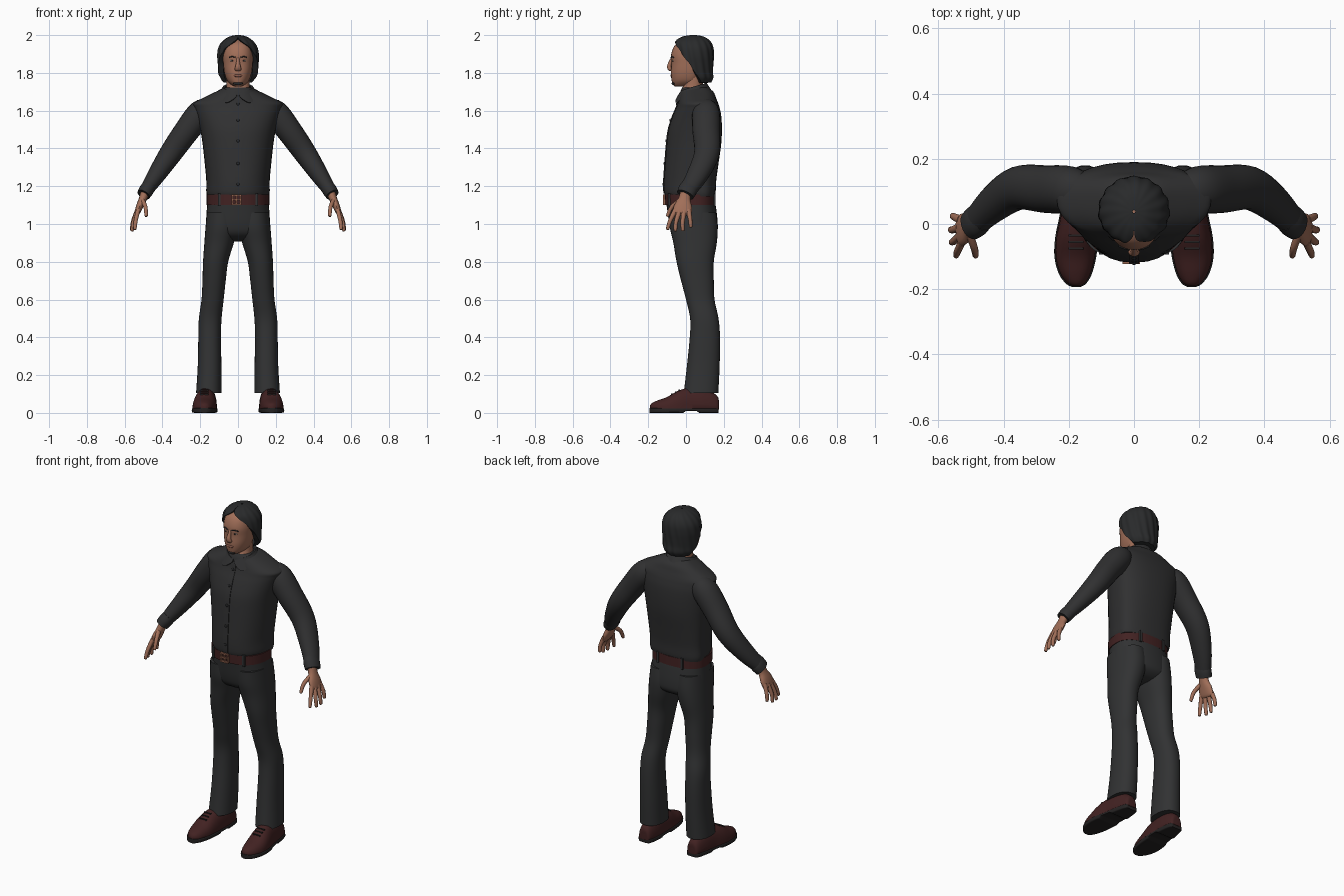
import bpy, bmesh, math
from mathutils import Vector, Matrix


def material(name, r, g, b):
    m = bpy.data.materials.new(name)
    m.diffuse_color = (r, g, b, 1)
    return m


SHIRT = material("charcoal shirt", .030, .030, .031)
PANTS = material("charcoal trousers", .031, .032, .033)
HAIR = material("black hair", .022, .023, .024)
SKIN = material("tan skin", .36, .16, .10)
LEATHER = material("dark brown leather", .055, .016, .016)
SOLE = material("black sole", .018, .016, .016)
COPPER = material("copper buckle", .30, .13, .08)
LIP = material("lip", .25, .10, .07)
EYE = material("eye white", .45, .38, .34)


def finish(name, bm, mat, mirror=False):
    bmesh.ops.recalc_face_normals(bm, faces=bm.faces)
    me = bpy.data.meshes.new(name)
    bm.to_mesh(me)
    bm.free()
    me.materials.append(mat)
    ob = bpy.data.objects.new(name, me)
    bpy.context.collection.objects.link(ob)
    if mirror:
        ob.modifiers.new("Mirror", 'MIRROR').use_mirror_merge = False
    return ob


def smooth(rows, k=5):
    """Catmull-Rom interpolation of rows of numbers."""
    out = []
    for i in range(len(rows) - 1):
        quad = [rows[max(i - 1, 0)], rows[i], rows[i + 1], rows[min(i + 2, len(rows) - 1)]]
        for s in range(k):
            t = s / k
            out.append([.5 * (2 * b + (c - a) * t + (2 * a - 5 * b + 4 * c - d) * t * t
                              + (3 * b - a - 3 * c + d) * t ** 3) for a, b, c, d in zip(*quad)])
    return out + [list(rows[-1])]


def skin(name, rings, mat, mirror=False):
    """Closed loops joined into a capped solid."""
    bm = bmesh.new()
    loops = [[bm.verts.new(p) for p in ring] for ring in rings]
    n = len(loops[0])
    for a, b in zip(loops, loops[1:]):
        for i in range(n):
            bm.faces.new((a[i], a[(i + 1) % n], b[(i + 1) % n], b[i]))
    bm.faces.new(loops[0])
    bm.faces.new(loops[-1])
    return finish(name, bm, mat, mirror)


def oval(c, u, v, ru, vneg, vpos, p=2.0, n=32):
    pts = []
    for i in range(n):
        a = math.tau * i / n
        cu, sv = math.cos(a), math.sin(a)
        x = math.copysign(abs(cu) ** (2 / p), cu) * ru
        y = math.copysign(abs(sv) ** (2 / p), sv) * (vpos if sv > 0 else vneg)
        pts.append(Vector(c) + Vector(u) * x + Vector(v) * y)
    return pts


def stack(name, rows, mat, mid=None, p=2.2, mirror=False):
    """Horizontal sections: z, x from, x to, y front, y back."""
    rings = []
    for z, x0, x1, y0, y1 in smooth(rows):
        m = (y0 + y1) / 2 if mid is None else mid
        rings.append(oval(((x0 + x1) / 2, m, z), (1, 0, 0), (0, 1, 0), (x1 - x0) / 2, m - y0, y1 - m, p))
    return skin(name, rings, mat, mirror)


def tube(name, rows, mat, mirror=True, n=16, k=5):
    """Path rows: x, y, z, radius towards y, radius across."""
    rows = smooth(rows, k)
    pts = [Vector(r[:3]) for r in rows]
    rings = []
    for i, r in enumerate(rows):
        t = (pts[min(i + 1, len(pts) - 1)] - pts[max(i - 1, 0)]).normalized()
        ref = Vector((0, 1, 0))
        u = (ref - t * ref.dot(t)).normalized()
        rings.append(oval(pts[i], u, t.cross(u), r[3], r[4], r[4], 2.1, n))
    return skin(name, rings, mat, mirror)


def ball(name, c, s, mat, mirror=False):
    bm = bmesh.new()
    bmesh.ops.create_uvsphere(bm, u_segments=16, v_segments=10, radius=1,
                              matrix=Matrix.Translation(c) @ Matrix.Diagonal((*s, 1)))
    return finish(name, bm, mat, mirror)


def box(name, c, s, mat, mirror=False):
    bm = bmesh.new()
    bmesh.ops.create_cube(bm, size=1, matrix=Matrix.Translation(c) @ Matrix.Diagonal((*s, 1)))
    return finish(name, bm, mat, mirror)


# Shirt body, with button strip and buttons
torso = [(z, -w, w, f, b) for z, w, f, b in (
    (1.145, .163, -.108, .152), (1.17, .168, -.117, .157), (1.23, .168, -.118, .16), (1.32, .176, -.112, .172),
    (1.42, .187, -.104, .186), (1.50, .20, -.094, .19), (1.57, .218, -.072, .187), (1.615, .232, -.053, .178),
    (1.64, .235, -.044, .17), (1.665, .19, -.039, .16), (1.70, .118, -.03, .145), (1.722, .075, -.02, .115))]
stack("shirt_body", torso, SHIRT, mid=.085, p=2.35)
front = [(r[0], r[3]) for r in smooth(torso)]
skin("button_strip", [[(-.015, y + .01, z), (-.015, y - .003, z), (.015, y - .003, z), (.015, y + .01, z)]
                      for z, y in front if 1.16 < z < 1.68], SHIRT)
for i, z in enumerate((1.21, 1.32, 1.44, 1.55, 1.635)):
    y = min(front, key=lambda f: abs(f[0] - z))[1]
    ball(f"button_{i + 1}", (0, y - .003, z), (.008, .004, .008), HAIR)

# Folded collar with pointed tips
collar = []
for a, rt, zt, rb, zb in smooth([(5, .072, 1.688, .082, 1.675), (38, .075, 1.705, .108, 1.642),
                                 (70, .08, 1.718, .10, 1.685), (120, .078, 1.737, .10, 1.70),
                                 (180, .072, 1.75, .102, 1.705)]):
    d = Vector((math.sin(math.radians(a)), -math.cos(math.radians(a)), 0))
    o = Vector((0, .035, 0))
    collar.append([o + d * r + Vector((0, 0, z)) for r, z in
                   ((rt, zt), (rb, zb), (rb - .01, zb - .001), (rt - .01, zt - .004))])
skin("collar", collar, SHIRT, True)

# Sleeves and cuffs
tube("sleeve", [(.14, .10, 1.61, .05, .05), (.195, .105, 1.588, .072, .07), (.27, .107, 1.495, .073, .067),
                (.355, .11, 1.375, .067, .06), (.43, .062, 1.262, .057, .048), (.492, .002, 1.168, .043, .034)],
     SHIRT, n=24)
tube("cuff", [(.468, .022, 1.205, .046, .036), (.484, .009, 1.18, .05, .039), (.50, -.004, 1.155, .047, .036)],
     SHIRT, n=24)

# Hands
tube("palm", [(.488, .002, 1.18, .03, .024), (.503, -.008, 1.135, .031, .021), (.52, -.015, 1.095, .047, .019),
              (.533, -.02, 1.062, .049, .015), (.538, -.022, 1.05, .04, .009)], SKIN)
for name, a, b, c in (("index", (.528, -.055, 1.075), (.541, -.083, 1.02), (.546, -.097, .975)),
                      ("middle", (.533, -.034, 1.07), (.553, -.053, 1.01), (.560, -.056, .967)),
                      ("ring", (.535, -.010, 1.07), (.557, -.018, 1.01), (.562, -.017, .968)),
                      ("little", (.532, .013, 1.075), (.552, .022, 1.025), (.556, .025, .987)),
                      ("thumb", (.505, -.03, 1.125), (.49, -.075, 1.09), (.486, -.097, 1.045))):
    tip = Vector(c) + (Vector(c) - Vector(b)).normalized() * .006
    tube(name + "_finger", [(*a, .014, .012), (*b, .011, .011), (*c, .009, .009), (*tip, .003, .003)],
         SKIN, n=10, k=4)

# Belt, buckle and loops
stack("belt", [(1.10, -.167, .167, -.11, .157), (1.155, -.167, .167, -.112, .157)], LEATHER, mid=.05, p=2.35)
for z in (1.104, 1.152):
    box("buckle_bar", (-.008, -.115, z), (.052, .014, .008), COPPER)
for x in (-.031, .015, -.008):
    box("buckle_side", (x, -.115, 1.128), (.008, .014, .05), COPPER)
box("buckle_prong", (-.01, -.119, 1.128), (.04, .008, .008), COPPER)
box("front_belt_loop", (.10, -.083, 1.128), (.014, .022, .066), PANTS, True)
box("back_belt_loop", (.08, .146, 1.128), (.014, .022, .066), PANTS, True)

# Trousers
stack("trouser_hips", [(1.125, -.163, .163, -.106, .152), (1.08, -.165, .165, -.10, .16),
                       (1.0, -.17, .17, -.088, .168), (.95, -.168, .168, -.07, .163),
                       (.92, -.13, .13, -.03, .13), (.908, -.06, .06, .02, .09)], PANTS, mid=.05, p=2.35)
stack("trouser_leg", [(1.06, .01, .165, -.09, .16), (.98, .004, .172, -.085, .168), (.90, .022, .178, -.067, .163),
                      (.80, .052, .185, -.05, .147), (.70, .065, .188, -.026, .147), (.60, .076, .193, 0, .151),
                      (.50, .087, .207, .022, .172), (.40, .09, .21, .02, .18), (.25, .088, .213, .005, .178),
                      (.105, .088, .222, -.012, .171)], PANTS, p=2.25, mirror=True)

# Shoes: upper and sole, lofted from heel to toe (y, x centre, half width, top)
shoe = smooth([(.174, .16, .015, .05), (.165, .16, .036, .09), (.10, .163, .05, .13), (.03, .168, .056, .135),
               (-.04, .176, .062, .118), (-.10, .18, .06, .084), (-.15, .18, .047, .066),
               (-.18, .178, .028, .052), (-.191, .177, .01, .038)])
skin("shoe_upper", [oval((x, y, .022), (1, 0, 0), (0, 0, 1), w, .004, t - .022, 2.3)
                    for y, x, w, t in shoe], LEATHER, True)
skin("shoe_sole", [oval((x, y - .002, .014), (1, 0, 0), (0, 0, 1), w + .004, .004 if 0 < y < .07 else .014, .012, 6)
                   for y, x, w, t in shoe], SOLE, True)
for y, z in ((-.035, .122), (-.055, .112), (-.075, .101)):
    box("shoe_lace", (.178, y, z - .003), (.045, .007, .008), SOLE, True)

# Neck and head
stack("neck", [(1.64, -.06, .06, -.03, .09), (1.70, -.062, .062, -.028, .09), (1.74, -.06, .06, -.012, .09),
               (1.80, -.06, .06, -.01, .09)], SKIN)
stack("head", [(1.728, -.018, .018, -.058, -.01), (1.737, -.036, .036, -.069, .02), (1.76, -.058, .058, -.076, .06),
               (1.80, -.072, .072, -.08, .09), (1.85, -.078, .078, -.077, .105), (1.90, -.079, .079, -.078, .11),
               (1.95, -.066, .066, -.056, .095), (1.978, -.03, .03, -.01, .06)], SKIN, mid=.02, p=2.25)
tube("nose", [(0, -.072, 1.882, .006, .007), (0, -.081, 1.86, .009, .009), (0, -.089, 1.835, .011, .014),
              (0, -.085, 1.819, .010, .018), (0, -.078, 1.812, .004, .012)], SKIN, mirror=False)

# Face details
ball("lips", (0, -.077, 1.785), (.024, .006, .007), LIP)
ball("chin_beard", (0, -.064, 1.744), (.026, .012, .009), HAIR)
ball("eye", (.03, -.065, 1.864), (.013, .009, .005), EYE, True)
ball("iris", (.03, -.071, 1.864), (.005, .004, .005), HAIR, True)
brow = [(.012, -.078, 1.882), (.03, -.074, 1.887), (.047, -.066, 1.882)]
skin("eyebrow", [oval(c, (0, 1, 0), (0, 0, 1), .004, .003, .003, n=8) for c in brow], HAIR, True)

# Centre-parted hair: thick shell left open around the face
hair = []
for z, a0, rx, rf, rb in smooth([(1.75, 118, .084, .09, .095), (1.775, 106, .10, .10, .106), (1.81, 92, .104, .10, .104),
                                 (1.85, 78, .107, .10, .106), (1.89, 58, .109, .10, .108), (1.93, 40, .104, .102, .106),
                                 (1.96, 19, .088, .10, .095), (1.98, 4, .066, .08, .077),
                                 (1.994, .5, .04, .05, .05), (2.0, .5, .012, .015, .015)]):
    outer, inner = [], []
    for i in range(73):
        a = math.radians(a0 + (360 - 2 * a0) * i / 72)
        s, c = math.sin(a), math.cos(a)
        r = rf if c > 0 else rb
        wave = 1 + .022 * math.cos(15 * a + 28 * z)
        outer.append((rx * wave * s, .038 - r * wave * c, z))
        k = .028
        inner.append((max(rx - k, .004) * s, .038 - max(r - k, .005) * c, z - .004))
    hair.append(outer + inner[::-1])
skin("hair", hair, HAIR)

# Smooth shading with sharp edges kept
bpy.ops.object.select_all(action='SELECT')
bpy.context.view_layer.objects.active = bpy.context.scene.objects[0]
bpy.ops.object.shade_smooth_by_angle(angle=math.radians(45))
